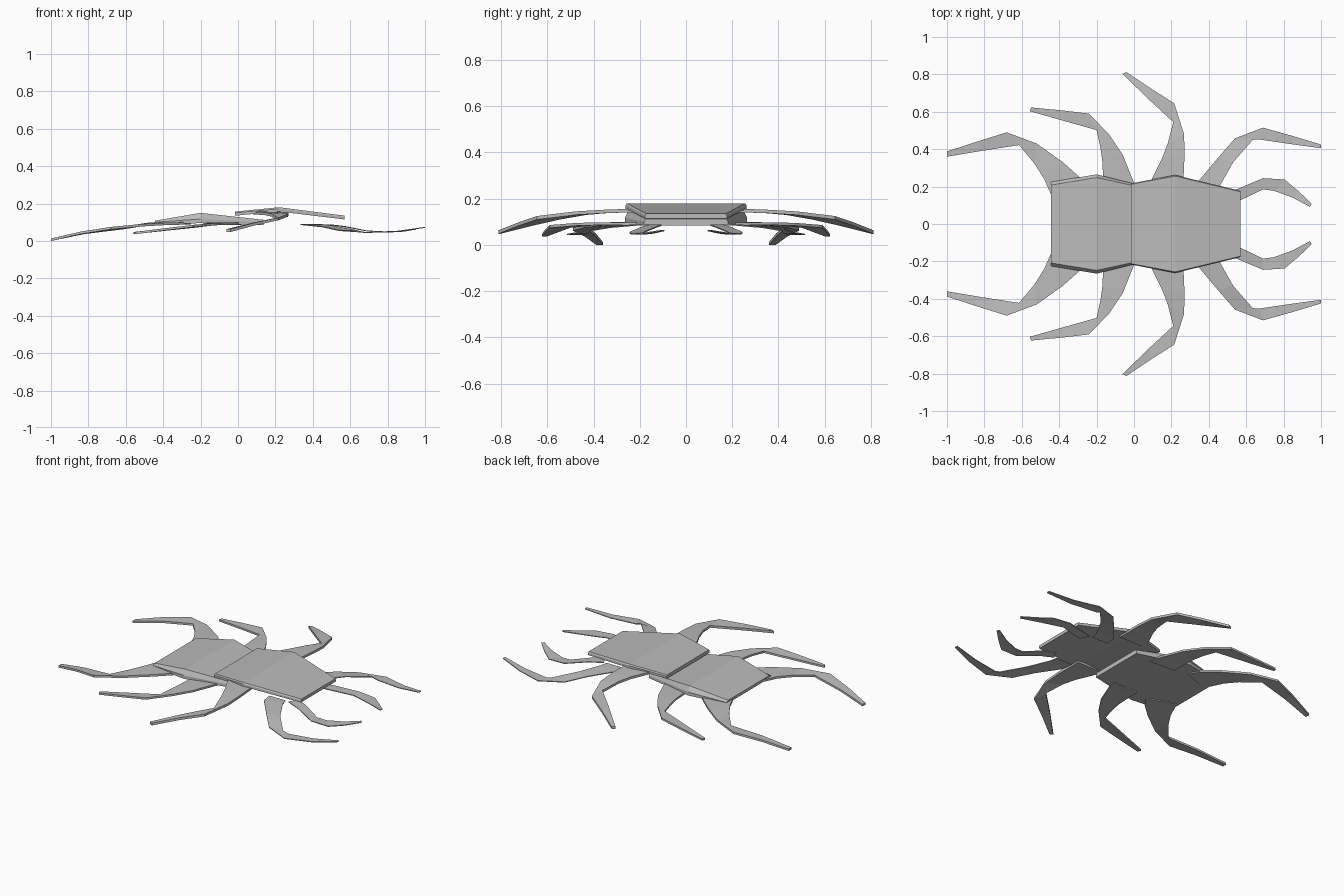
import bpy, bmesh

grey = bpy.data.materials.new("shell grey")
grey.diffuse_color = (0.5, 0.5, 0.5, 1)


def loft(name, rings):
    """Join equal-sized point rings into a closed solid."""
    bm = bmesh.new()
    rows = [[bm.verts.new(p) for p in ring] for ring in rings]
    n = len(rows[0])
    for a, b in zip(rows, rows[1:]):
        for i in range(n):
            j = (i + 1) % n
            bm.faces.new((a[i], a[j], b[j], b[i]))
    bm.faces.new(rows[0])
    bm.faces.new(rows[-1])
    bmesh.ops.recalc_face_normals(bm, faces=bm.faces)
    mesh = bpy.data.meshes.new(name)
    bm.to_mesh(mesh)
    bm.free()
    mesh.materials.append(grey)
    ob = bpy.data.objects.new(name, mesh)
    bpy.context.collection.objects.link(ob)
    return ob


def plate(name, stations):
    """Stations: x, rim half width, top half width, z of bottom, rim, top."""
    rings = []
    for x, w, wt, zb, zr, zt in stations:
        half = [(w, zb), (w, zr), (wt, zt)]
        ring = [(x, y, z) for y, z in half]
        ring += [(x, -y, z) for y, z in reversed(half)]
        rings.append(ring)
    loft(name, rings)


def leg(name, stations, thick):
    """Stations: left x, y, right x, y, top z. Built on both sides."""
    for side, s in (("back", 1), ("front", -1)):
        rings = [[(x1, s * y1, z), (x2, s * y2, z),
                  (x2, s * y2, z - thick), (x1, s * y1, z - thick)]
                 for x1, y1, x2, y2, z in stations]
        loft(f"{name}_{side}", rings)


# Two overlapping ridged body plates
plate("lower_shell", [(-0.445, 0.225, 0.208, 0.090, 0.100, 0.108),
                      (-0.20, 0.265, 0.248, 0.095, 0.117, 0.150),
                      (0.135, 0.182, 0.175, 0.085, 0.100, 0.113)])
plate("upper_shell", [(-0.015, 0.217, 0.212, 0.135, 0.150, 0.157),
                      (0.22, 0.262, 0.256, 0.157, 0.172, 0.180),
                      (0.57, 0.177, 0.172, 0.115, 0.127, 0.135)])

# Legs, from body to tip
leg("tail_leg", [(-0.42, 0.12, -0.25, 0.19, 0.100),
                 (-0.445, 0.16, -0.29, 0.25, 0.100),
                 (-0.48, 0.24, -0.38, 0.33, 0.098),
                 (-0.53, 0.32, -0.52, 0.43, 0.090),
                 (-0.615, 0.422, -0.68, 0.49, 0.075),
                 (-0.82, 0.39, -0.84, 0.44, 0.050),
                 (-1.0, 0.36, -1.0, 0.388, 0.013)], 0.013)
leg("rear_leg", [(-0.16, 0.17, 0.02, 0.16, 0.096),
                 (-0.165, 0.25, 0.0, 0.22, 0.098),
                 (-0.17, 0.34, -0.06, 0.37, 0.098),
                 (-0.18, 0.41, -0.13, 0.475, 0.095),
                 (-0.20, 0.502, -0.24, 0.59, 0.086),
                 (-0.37, 0.55, -0.39, 0.608, 0.068),
                 (-0.558, 0.603, -0.55, 0.623, 0.048)], 0.012)
leg("middle_leg", [(0.08, 0.19, 0.265, 0.19, 0.156),
                   (0.10, 0.25, 0.265, 0.25, 0.156),
                   (0.15, 0.35, 0.27, 0.36, 0.152),
                   (0.18, 0.43, 0.268, 0.48, 0.145),
                   (0.21, 0.545, 0.215, 0.645, 0.125),
                   (0.08, 0.665, 0.09, 0.725, 0.098),
                   (-0.062, 0.803, -0.04, 0.812, 0.063)], 0.015)
leg("head_leg", [(0.335, 0.16, 0.45, 0.16, 0.090),
                 (0.345, 0.23, 0.46, 0.205, 0.089),
                 (0.45, 0.355, 0.53, 0.33, 0.078),
                 (0.54, 0.458, 0.635, 0.45, 0.058),
                 (0.69, 0.515, 0.67, 0.452, 0.048),
                 (0.85, 0.47, 0.84, 0.427, 0.052),
                 (1.0, 0.425, 1.0, 0.405, 0.075)], 0.005)
leg("feeler", [(0.47, 0.16, 0.50, 0.105, 0.088),
               (0.56, 0.19, 0.57, 0.127, 0.080),
               (0.69, 0.245, 0.69, 0.185, 0.056),
               (0.805, 0.238, 0.75, 0.177, 0.050),
               (0.88, 0.175, 0.85, 0.14, 0.054),
               (0.95, 0.108, 0.94, 0.092, 0.065)], 0.005)
